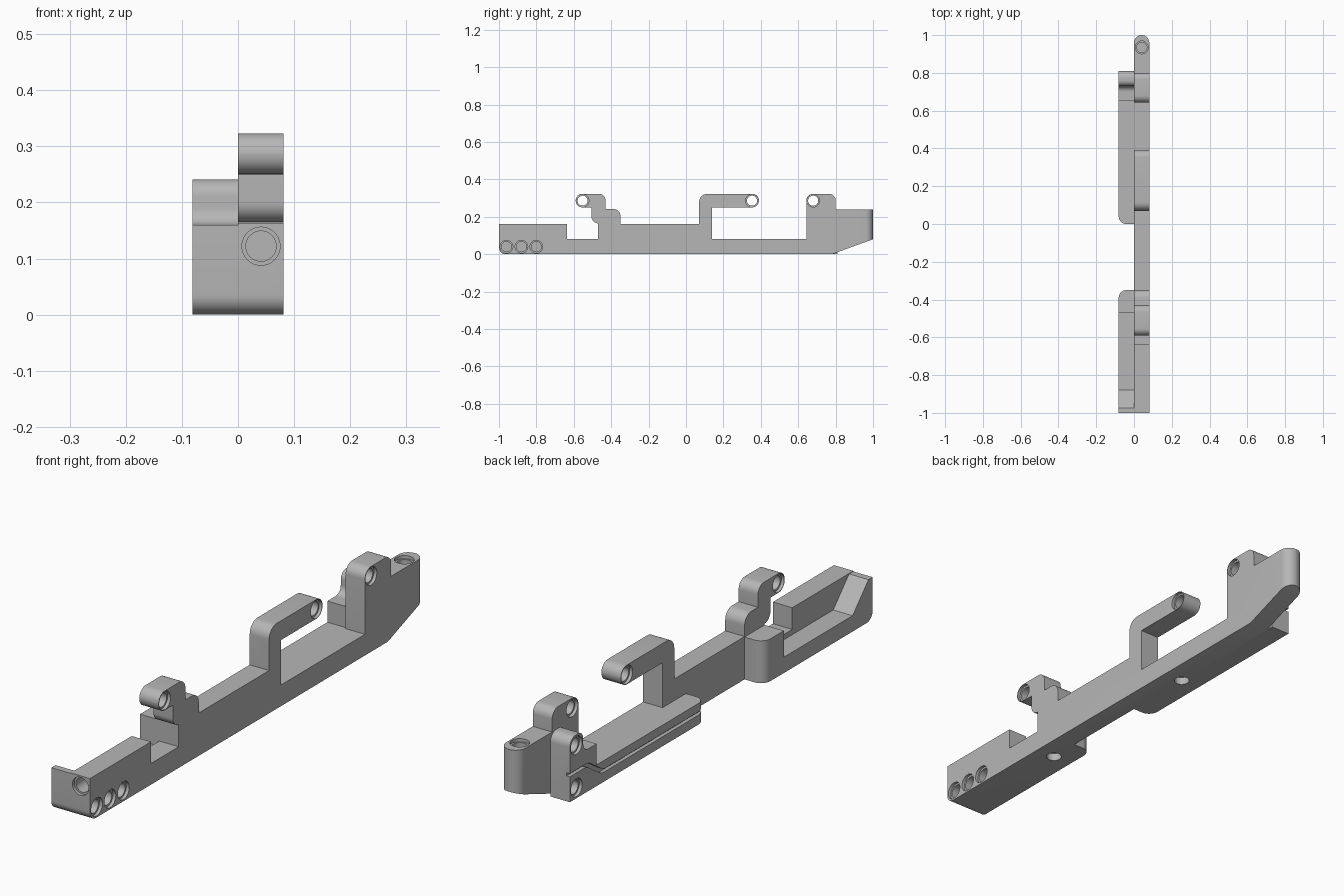
import bpy
import bmesh
import math
from mathutils import Vector, Matrix

old = bpy.data.objects.get("Cube")
if old:
    bpy.data.objects.remove(old, do_unlink=True)

grey = bpy.data.materials.new("plain grey")
grey.use_nodes = True
colour = (0.47, 0.47, 0.47, 1)
grey.diffuse_color = colour
grey.node_tree.nodes["Principled BSDF"].inputs["Base Color"].default_value = colour

W = 0.081   # width of each half
R = 0.037   # radius of the rounded lug ends


def fillet(points, steps=8):
    """Round each (u, v, radius) corner of a polygon."""
    out = []
    for i, p in enumerate(points):
        c = Vector(p[:2])
        if len(p) < 3:
            out.append(c)
            continue
        a = (Vector(points[i - 1][:2]) - c).normalized()
        b = (Vector(points[(i + 1) % len(points)][:2]) - c).normalized()
        half = a.angle(b) / 2
        mid = c + (a + b).normalized() * p[2] / math.sin(half)
        start = c + a * p[2] / math.tan(half) - mid
        end = c + b * p[2] / math.tan(half) - mid
        turn = start.angle_signed(end)
        for k in range(steps + 1):
            out.append(mid + Matrix.Rotation(-turn * k / steps, 2) @ start)
    return out


def prism(name, points, lo, hi, axis):
    """Extrude a (y, z) outline along x, or an (x, y) outline along z."""
    bm = bmesh.new()
    place = (lambda p, d: (d, p.x, p.y)) if axis == "x" else (lambda p, d: (p.x, p.y, d))
    face = bm.faces.new([bm.verts.new(place(p, lo)) for p in fillet(points)])
    new = bmesh.ops.extrude_face_region(bm, geom=[face])["geom"]
    shift = Vector((hi - lo, 0, 0)) if axis == "x" else Vector((0, 0, hi - lo))
    bmesh.ops.translate(bm, vec=shift, verts=[v for v in new if isinstance(v, bmesh.types.BMVert)])
    bmesh.ops.recalc_face_normals(bm, faces=bm.faces)
    mesh = bpy.data.meshes.new(name)
    bm.to_mesh(mesh)
    bm.free()
    obj = bpy.data.objects.new(name, mesh)
    bpy.context.collection.objects.link(obj)
    mesh.materials.append(grey)
    return obj


def boolean(obj, cutter, operation="DIFFERENCE"):
    mod = obj.modifiers.new("cut", "BOOLEAN")
    mod.operation, mod.object, mod.solver = operation, cutter, "EXACT"
    bpy.context.view_layer.objects.active = obj
    bpy.ops.object.modifier_apply(modifier=mod.name)
    bpy.data.objects.remove(cutter, do_unlink=True)


def drill(obj, centre, axis, radius, depth):
    """Cut a round hole, centred on a point, along an axis."""
    turn = {"x": (0, math.pi / 2, 0), "y": (math.pi / 2, 0, 0), "z": (0, 0, 0)}[axis]
    bpy.ops.mesh.primitive_cylinder_add(vertices=32, radius=radius, depth=depth,
                                        location=centre, rotation=turn)
    boolean(obj, bpy.context.object)


def socket(obj, mouth, axis, depth):
    """Blind or through hole with a shallow wider rim at its mouth."""
    drill(obj, mouth, axis, 0.034, 0.024)
    drill(obj, mouth, axis, 0.027, depth * 2)


# Long rail with its upright lugs and hook arm
rail = prism("main_rail", [
    (-1, 0, 0.035), (0.78, 0), (1, 0.08), (1, 0.24), (0.8, 0.24), (0.8, 0.323, 0.035),
    (0.643, 0.323, R), (0.643, 0.08), (0.14, 0.08), (0.14, 0.25),
    (0.39, 0.25, 0.0364), (0.39, 0.323, 0.0364), (0.07, 0.323, 0.045), (0.07, 0.162),
    (-0.35, 0.162), (-0.35, 0.242, 0.04), (-0.43, 0.242), (-0.43, 0.323, 0.035),
    (-0.59, 0.323, 0.0364), (-0.59, 0.25, 0.0364), (-0.505, 0.25), (-0.505, 0.165, 0.035),
    (-0.47, 0.165), (-0.47, 0.08), (-0.635, 0.08), (-0.635, 0.162), (-1, 0.162)], 0, W, "x")
boolean(rail, prism("tip_plan", [
    (0, -1.1), (W, -1.1), (W, 1, 0.04), (0, 1, 0.04)], -0.1, 0.5, "z"), "INTERSECT")

# Lug holes pass through, the lower row is blind
for y in (-0.553, 0.353, 0.68):
    socket(rail, (W, y, 0.286), "x", 0.1)
    drill(rail, (0, y, 0.286), "x", 0.034, 0.024)
for y in (-0.96, -0.88, -0.8):
    socket(rail, (W, y, 0.04), "x", 0.07)
socket(rail, (0.041, -1, 0.122), "y", 0.09)
socket(rail, (0.041, 0.935, 0.24), "z", 0.1)

# Front tray beside the rail, with a sloped end wall and a rounded stop
tray = prism("front_tray", [
    (-1, 0, 0.035), (-0.35, 0), (-0.35, 0.16), (-0.47, 0.16), (-0.47, 0.06),
    (-0.88, 0.06), (-0.975, 0.16), (-1, 0.16)], -W, 0, "x")
boolean(tray, prism("tray_plan", [
    (0, -1.1), (0, -0.35), (-W, -0.35, 0.04), (-W, -1.1)], -0.1, 0.5, "z"), "INTERSECT")

# Rear ledge with a stepped post
ledge = prism("rear_ledge", [
    (0, 0), (0.81, 0), (0.81, 0.241, 0.035), (0.73, 0.241, 0.03), (0.73, 0.16, 0.03),
    (0.65, 0.16), (0.65, 0.08), (0, 0.08)], -W, 0, "x")
boolean(ledge, prism("ledge_plan", [
    (0, 0), (0, 1), (-W, 1), (-W, 0, 0.04)], -0.1, 0.5, "z"), "INTERSECT")
for z in (0.2, 0.04):
    socket(ledge, (-W, 0.77, z), "x", 0.06)

# Groove that runs along the ledge and climbs the post
boolean(ledge, prism("groove", [
    (-0.1, 0.036), (0.62, 0.036, 0.05), (0.71, 0.096, 0.05), (0.9, 0.096),
    (0.9, 0.108), (0.7, 0.108, 0.05), (0.61, 0.048, 0.05), (-0.1, 0.048)],
    -0.1, -W + 0.014, "x"))

# Round recesses underneath
for y, part in ((-0.47, tray), (0.28, ledge)):
    for obj in (rail, part):
        drill(obj, (0, y, 0), "z", 0.028, 0.06)

# Smooth shading with sharp edges
for obj in (rail, tray, ledge):
    bpy.ops.object.select_all(action="DESELECT")
    obj.select_set(True)
    bpy.context.view_layer.objects.active = obj
    bpy.ops.object.shade_smooth_by_angle(angle=math.radians(30))
